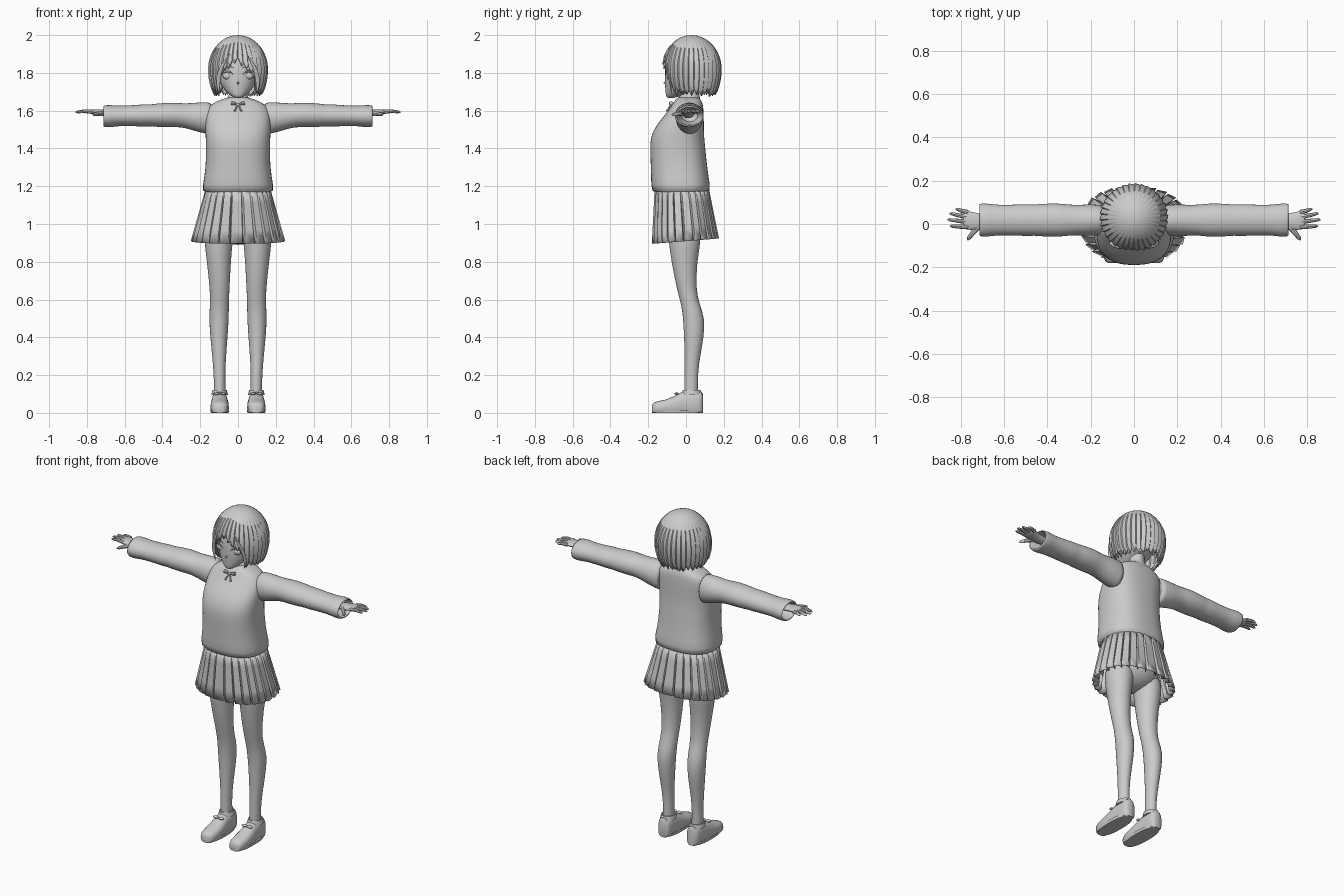
import bpy, bmesh, random
from math import sin, cos, pi, sqrt, copysign
from mathutils import Vector

random.seed(4)
if "Cube" in bpy.data.objects:
    bpy.data.objects.remove(bpy.data.objects["Cube"])

grey = bpy.data.materials.new("plain_grey")
grey.use_nodes = True
grey.diffuse_color = (0.6, 0.6, 0.6, 1)
grey.node_tree.nodes["Principled BSDF"].inputs["Base Color"].default_value = (0.6, 0.6, 0.6, 1)


def finish(name, bm, mirror=False, smooth=40, subsurf=0, thick=0):
    bmesh.ops.remove_doubles(bm, verts=bm.verts, dist=0.0002)
    bmesh.ops.recalc_face_normals(bm, faces=bm.faces)
    mesh = bpy.data.meshes.new(name)
    bm.to_mesh(mesh)
    bm.free()
    mesh.materials.append(grey)
    ob = bpy.data.objects.new(name, mesh)
    bpy.context.collection.objects.link(ob)
    if mirror:
        ob.modifiers.new("mirror", "MIRROR").use_mirror_merge = False
    if thick:
        mod = ob.modifiers.new("shell", "SOLIDIFY")
        mod.thickness, mod.offset = thick, -1
    if subsurf:
        ob.modifiers.new("round", "SUBSURF").levels = subsurf
        ob.modifiers["round"].render_levels = subsurf
    if smooth:
        bpy.ops.object.select_all(action="DESELECT")
        ob.select_set(True)
        bpy.context.view_layer.objects.active = ob
        bpy.ops.object.shade_smooth_by_angle(angle=smooth * pi / 180)
    return ob


def bridge(bm, rings):
    for a, b in zip(rings, rings[1:]):
        n = len(a)
        for i in range(n):
            bm.faces.new((a[i], a[(i + 1) % n], b[(i + 1) % n], b[i]))


def power(v, e):
    return copysign(abs(v) ** (2 / e), v)


def loft(name, axis, sections, sides=24, e=2, caps=(True, True), **kw):
    """Sections are (position, centre a, centre b, radius a, radius b) along an axis."""
    bm = bmesh.new()
    rings = []
    for t, a, b, ra, rb in sections:
        ring = []
        for i in range(sides):
            w = 2 * pi * i / sides
            p, q = a + ra * power(cos(w), e), b + rb * power(sin(w), e)
            if axis == "x":
                co = (t, p, q)
            elif axis == "y":
                co = (p, t, max(q, 0))
            else:
                co = (p, q, t)
            ring.append(bm.verts.new(co))
        rings.append(ring)
    bridge(bm, rings)
    if caps[0]:
        bm.faces.new(rings[0])
    if caps[1]:
        bm.faces.new(rings[-1])
    return finish(name, bm, **kw)


def ball(name, centre, scale, **kw):
    bm = bmesh.new()
    bmesh.ops.create_uvsphere(bm, u_segments=16, v_segments=10, radius=1)
    for v in bm.verts:
        v.co = Vector(centre) + Vector([c * s for c, s in zip(v.co, scale)])
    return finish(name, bm, **kw)


def tube(name, points, radii, **kw):
    """Round tapering tube through a few points."""
    bm = bmesh.new()
    pts = [Vector(p) for p in points]
    rings = []
    for i, (p, r) in enumerate(zip(pts, radii)):
        d = (pts[min(i + 1, len(pts) - 1)] - pts[max(i - 1, 0)]).normalized()
        u = d.orthogonal().normalized()
        v = d.cross(u)
        rings.append([bm.verts.new(p + r * (u * cos(k * pi / 4) + v * sin(k * pi / 4))) for k in range(8)])
    bridge(bm, rings)
    bm.faces.new(rings[0])
    bm.faces.new(rings[-1])
    return finish(name, bm, mirror=True, **kw)


# Sweater body with a soft bust and sloping shoulders
body = [(1.15, -.025, .197, .155), (1.2, -.028, .187, .157), (1.3, -.037, .171, .149),
        (1.4, -.044, .169, .147), (1.46, -.046, .172, .142), (1.52, -.033, .174, .128),
        (1.58, -.008, .172, .102), (1.62, .006, .16, .086), (1.645, .01, .125, .076),
        (1.665, .012, .07, .062), (1.672, .012, .05, .05)]
loft("sweater_body", "z", [(z, 0, y, rx, ry) for z, y, rx, ry in body], 32, 2.5, subsurf=1)

# Sleeves with light wrinkles and an open cuff
sleeve = []
for i in range(17):
    t = i / 16
    low = 1.465 + .05 * min(1, t * 3)
    high = 1.648 - .022 * t
    ruck = random.uniform(-.004, .004)
    sleeve.append((.13 + .582 * t, .018, (low + high) / 2, .074 + ruck, (high - low) / 2 + ruck))
sleeve += [(.716, .02, 1.571, .07, .049), (.7, .02, 1.571, .064, .043), (.6, .02, 1.571, .05, .035)]
loft("sleeve", "x", sleeve, 24, mirror=True, subsurf=1)

# Hands and fingers
loft("hand", "x", [(.58, .012, 1.575, .028, .022), (.69, .012, 1.585, .03, .02),
                   (.735, .012, 1.592, .042, .016), (.775, .018, 1.594, .045, .013),
                   (.79, .02, 1.594, .04, .008)], 16, mirror=True, subsurf=1)
for name, y, tip_x, tip_y in (("little", .054, .822, .068), ("ring", .032, .85, .048),
                              ("middle", .01, .86, .02), ("index", -.014, .848, -.01)):
    tube(name + "_finger", [(.765, y, 1.594), ((tip_x + .77) / 2, (y + tip_y) / 2, 1.597),
                            (tip_x - .008, tip_y, 1.593), (tip_x, tip_y, 1.591)], [.011, .0095, .007, .003])
tube("thumb", [(.715, -.01, 1.588), (.742, -.04, 1.584), (.762, -.065, 1.58), (.768, -.075, 1.579)],
     [.014, .012, .009, .003])

# Pleated skirt with knife pleats
bm = bmesh.new()
rings = []
pleats, rows = 26, 5
for j in range(rows):
    t = j / (rows - 1)
    ring = []
    for i in range(pleats):
        for frac, depth in ((0, 1), (.8, .97), (.86, .86)):
            w = 2 * pi * (i + frac) / pleats
            r = 1 - (1 - depth) * (.4 + .6 * t)
            x = (.172 + .078 * t) * r * power(cos(w), 2.3)
            y = (-.022 + .019 * t) + (.145 + .034 * t) * r * power(sin(w), 2.3)
            ring.append(bm.verts.new((x, y, 1.185 - .275 * t + .08 * y * t)))
    rings.append(ring)
bridge(bm, rings)
finish("pleated_skirt", bm, smooth=25, thick=.004)

# Hips and legs
ball("hips", (0, -.015, 1.0), (.165, .12, .11))
legs = [(1.02, .095, -.012, .085, .09), (.9, .104, -.006, .075, .086), (.8, .101, -.01, .064, .068),
        (.65, .097, .003, .052, .051), (.58, .098, .022, .05, .049), (.5, .101, .043, .053, .058),
        (.4, .101, .042, .046, .053), (.3, .1, .034, .037, .041), (.2, .098, .027, .03, .035),
        (.12, .097, .028, .031, .037), (.06, .097, .028, .03, .036)]
loft("leg", "z", legs, 20, mirror=True, subsurf=1)

# Loafers, soles and small tied laces
shoe = [(-.18, .02, .04), (-.172, .035, .053), (-.15, .044, .062), (-.11, .049, .07), (-.06, .047, .09),
        (-.02, .043, .112), (.03, .041, .116), (.065, .039, .117), (.082, .033, .113), (.09, .02, .1)]
loft("shoe", "y", [(y, .097, h * .42, rx, h * .58) for y, rx, h in shoe], 20, 2.5, mirror=True)
loft("shoe_sole", "z", [(0, .097, -.046, .047, .132), (.016, .097, -.046, .05, .135)], 28, 2.4, mirror=True)
loft("shoe_collar", "z", [(.095, .097, .03, .044, .055), (.122, .097, .03, .038, .046),
                          (.12, .097, .03, .032, .038)], 20, mirror=True, caps=(True, False))
for dx in (-.018, .018):
    ball("lace_loop", (.097 + dx, -.05, .102), (.018, .012, .007), mirror=True)

# Neck, shirt collar and neck bow
loft("neck", "z", [(1.6, 0, .025, .05, .05), (1.66, 0, .022, .042, .046), (1.75, 0, .022, .042, .046)], 20)
loft("shirt_collar", "z", [(1.635, 0, .012, .075, .07), (1.665, 0, .016, .058, .058),
                           (1.685, 0, .02, .048, .051), (1.67, 0, .02, .04, .044)], 24)
ball("bow_knot", (0, -.08, 1.632), (.009, .008, .01))
tube("bow_loop", [(.004, -.08, 1.632), (.02, -.082, 1.638), (.034, -.078, 1.64)], [.003, .009, .011])
tube("bow_tail", [(.003, -.082, 1.63), (.012, -.092, 1.612), (.018, -.1, 1.598)], [.003, .005, .006])

# Head with a pointed chin
head = [(1.666, -.082, .012, .012), (1.674, -.07, .03, .035), (1.69, -.05, .052, .058),
        (1.715, -.028, .077, .082), (1.75, -.005, .098, .108), (1.79, .01, .11, .122),
        (1.84, .022, .118, .132), (1.9, .03, .112, .125), (1.95, .03, .08, .09), (1.975, .03, .03, .03)]
loft("head", "z", [(z, 0, y, rx, ry) for z, y, rx, ry in head], 28, 2.1, subsurf=1)
tube("nose", [(0, -.098, 1.765), (0, -.114, 1.744), (0, -.106, 1.738)], [.004, .006, .004])
ball("mouth", (0, -.104, 1.714), (.014, .004, .003))
ball("eye", (.053, -.089, 1.785), (.028, .014, .02), mirror=True)
tube("upper_eyelid", [(.024, -.107, 1.789), (.042, -.108, 1.806), (.062, -.1, 1.806), (.083, -.079, 1.79)],
     [.002, .004, .004, .002])
tube("eyebrow", [(.024, -.113, 1.828), (.05, -.106, 1.834), (.08, -.088, 1.826)], [.001, .003, .001])


# Bobbed hair: a strand-ridged cap whose hem rises over the face
def hair_radius(z):
    if z > 1.82:
        return sqrt(max(0, 1 - ((z - 1.82) / .18) ** 2))
    return 1 - .2 * ((1.82 - z) / .14) ** 2.2


def hair_layer(name, strands, size, lift, depth):
    bm = bmesh.new()
    rings = []
    cols = strands * 6
    lengths = [random.uniform(0, .022) for _ in range(strands)]
    for j in range(19):
        t = j / 18
        ring = []
        for i in range(cols):
            w = 2 * pi * i / cols - pi
            d = abs(w + .06)
            saw = (i % 6) / 6
            notch = abs(saw - .5) * 2
            if d < .72:
                hem = 1.862 - .12 * d + .03 * notch
            else:
                hem = max(1.676, 1.775 - .9 * (d - .72)) + .028 * notch + lengths[i // 6]
            z = 2 - (2 - hem - lift) * t ** 1.5
            r = size * hair_radius(z) * (1 + depth * (saw - .6) * min(1, t * 1.5))
            ring.append(bm.verts.new((.157 * r * sin(w), .03 - .157 * r * cos(w), z)))
        rings.append(ring)
    bridge(bm, rings)
    finish(name, bm, smooth=35, thick=.006)


hair_layer("hair_outer", 34, 1.0, 0, .05)
hair_layer("hair_inner", 26, .94, -.004, .04)

# Loose locks framing the face
for s in (-1, 1):
    bm = bmesh.new()
    rings = []
    for t, x, y, z in ((0, .02, -.1, 1.93), (.4, .07, -.117, 1.87), (1, .1, -.094, 1.8),
                       (.8, .108, -.08, 1.74), (.05, .098, -.078, 1.685)):
        rings.append([bm.verts.new((s * (x + .016 * t * cos(k * pi / 3)), y + .009 * t * sin(k * pi / 3), z))
                      for k in range(6)])
    bridge(bm, rings)
    finish("left_face_lock" if s > 0 else "right_face_lock", bm, smooth=60, subsurf=1)
